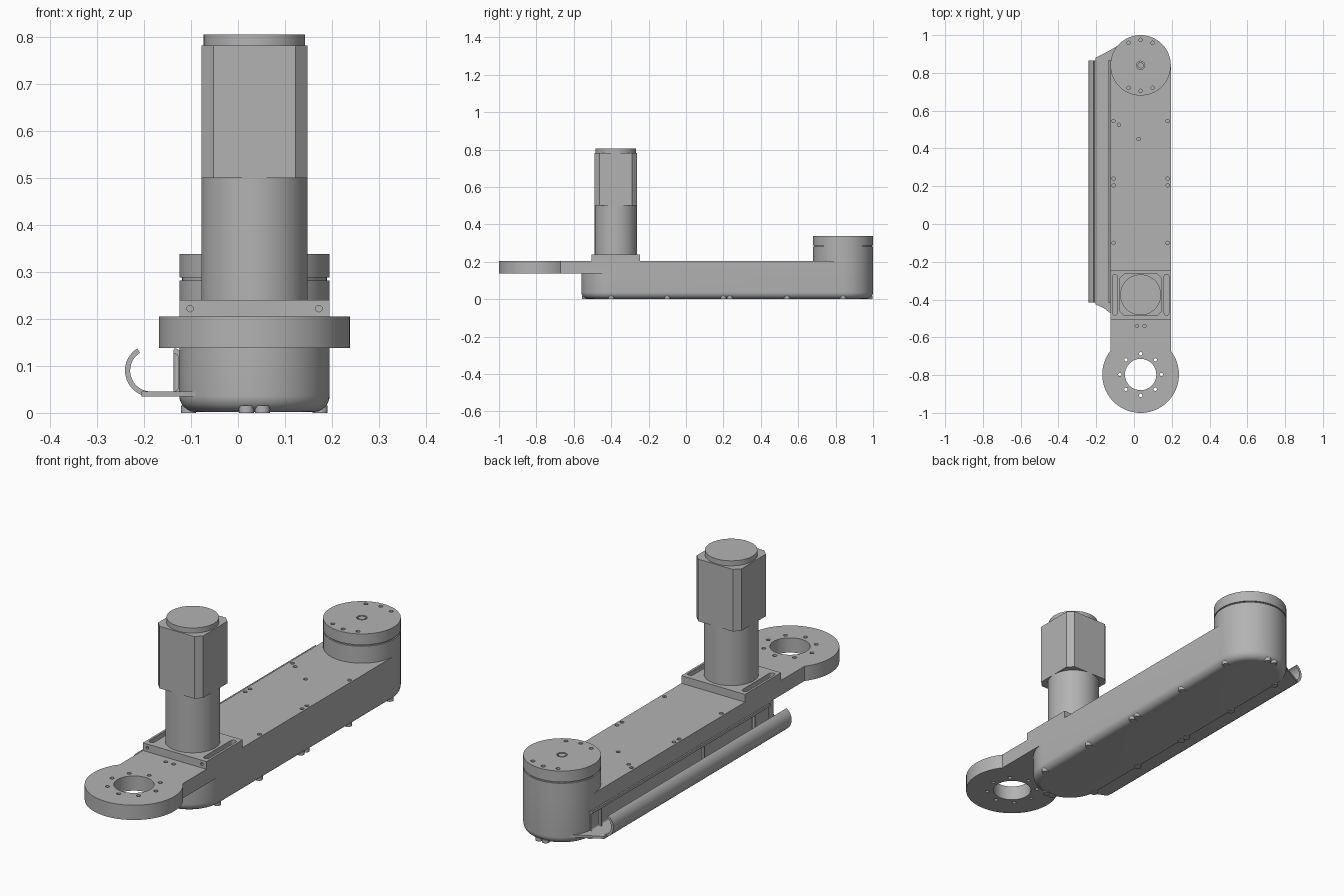
import bpy, bmesh, math
from math import sin, cos, pi, radians

if "Cube" in bpy.data.objects:
    bpy.data.objects.remove(bpy.data.objects["Cube"])

grey = bpy.data.materials.new("machined grey")
grey.use_nodes = True
COLOUR = (0.45, 0.45, 0.45, 1)
grey.diffuse_color = COLOUR
grey.node_tree.nodes["Principled BSDF"].inputs["Base Color"].default_value = COLOUR

CX = 0.035                      # centre line of the arm
BACK, FRONT, MOTOR, RING = 0.84, -0.40, -0.375, -0.797
HALF = 0.16


def finish(bm, name):
    bmesh.ops.recalc_face_normals(bm, faces=bm.faces)
    mesh = bpy.data.meshes.new(name)
    bm.to_mesh(mesh)
    bm.free()
    obj = bpy.data.objects.new(name, mesh)
    mesh.materials.append(grey)
    bpy.context.collection.objects.link(obj)
    return obj


def add_loft(bm, rings):
    loops = [[bm.verts.new(p) for p in ring] for ring in rings]
    n = len(loops[0])
    for a, b in zip(loops, loops[1:]):
        for i in range(n):
            j = (i + 1) % n
            bm.faces.new((a[i], a[j], b[j], b[i]))
    bm.faces.new(loops[0][::-1])
    bm.faces.new(loops[-1])


def arc(x, y, r, start, end, n):
    return [(x + r * cos(radians(start + (end - start) * i / n)),
             y + r * sin(radians(start + (end - start) * i / n))) for i in range(n + 1)]


def circle(x, y, r, n=64):
    return arc(x, y, r, 0, 360, n)[:-1]


def stadium(x, y0, y1, r, n=32):
    return arc(x, y1, r, 0, 180, n) + arc(x, y0, r, 180, 360, n)


def raise_up(outline, z):
    return [(x, y, z) for x, y in outline]


def add_prism(bm, outline, z0, z1):
    add_loft(bm, [raise_up(outline, z0), raise_up(outline, z1)])


def prism(name, outline, z0, z1):
    bm = bmesh.new()
    add_prism(bm, outline, z0, z1)
    return finish(bm, name)


def prisms(name, outlines, z0, z1):
    bm = bmesh.new()
    for outline in outlines:
        add_prism(bm, outline, z0, z1)
    return finish(bm, name)


def boolean(obj, tool, operation="DIFFERENCE"):
    mod = obj.modifiers.new("cut", "BOOLEAN")
    mod.operation, mod.object, mod.solver = operation, tool, "EXACT"
    bpy.context.view_layer.objects.active = obj
    bpy.ops.object.modifier_apply(modifier=mod.name)
    bpy.data.objects.remove(tool)


def rect(x0, x1, y0, y1, c=0):
    if not c:
        return [(x0, y0), (x1, y0), (x1, y1), (x0, y1)]
    return [(x0 + c, y0), (x1 - c, y0), (x1, y0 + c), (x1, y1 - c),
            (x1 - c, y1), (x0 + c, y1), (x0, y1 - c), (x0, y0 + c)]


# Long housing with a rounded lower edge
EDGE, TOP = 0.035, 0.205
levels = [(EDGE * (1 - cos(t * pi / 16)), HALF - EDGE + EDGE * sin(t * pi / 16)) for t in range(9)]
bm = bmesh.new()
add_loft(bm, [raise_up(stadium(CX, FRONT, BACK, r), z + 0.002) for z, r in levels]
         + [raise_up(stadium(CX, FRONT, BACK, HALF), TOP)])
housing = finish(bm, "housing")

# Mounting flange reaching forward, with its bore
R = 0.203
a = math.degrees(math.acos(HALF / R))
flange = arc(CX, RING, R, 180 - a, 360 + a, 56) + [(CX + HALF, FRONT), (CX - HALF, FRONT)]
boolean(housing, prism("flange", flange, 0.138, TOP), "UNION")
through = [circle(CX, RING, 0.083)]
through += [circle(x, y, 0.009, 12) for x, y in circle(CX, RING, 0.11, 8)]
boolean(housing, prisms("flange_holes", through, 0.1, 0.25))

# Small threaded holes in the upper face
spots = [(CX + s * 0.143, y) for s in (-1, 1) for y in (0.545, 0.24, 0.205, -0.1)]
spots += [(-0.08, 0.525), (0.025, 0.45), (0.015, -0.54), (0.055, -0.54)]
boolean(housing, prisms("upper_holes", [circle(x, y, 0.009, 12) for x, y in spots], 0.18, 0.25))

# Screw heads along the lower edge
heads = [(CX + s * 0.14, y) for s in (-1, 1) for y in (-0.4, -0.1, 0.2, 0.235, 0.54, 0.84)]
heads += [(CX + s, y) for s in (-0.017, 0.017) for y in (FRONT - 0.14, BACK + 0.14)]
prisms("lower_screws", [circle(x, y, 0.016, 20) for x, y in heads], 0, 0.016)

# Output drum: neck, groove and cover
prism("drum", circle(CX, BACK, HALF), TOP, 0.282)
prism("drum_groove", circle(CX, BACK, HALF - 0.006), 0.282, 0.288)
cover = prism("drum_cover", circle(CX, BACK, HALF), 0.288, 0.338)
marks = [circle(CX + 0.135 * cos(radians(t)), BACK + 0.135 * sin(radians(t)), 0.009, 12)
         for t in (62, 90, 118, 242, 270, 298)]
boolean(cover, prisms("cover_holes", marks + [circle(CX, BACK, 0.022, 24)], 0.32, 0.36))
prism("drum_centre_pin", circle(CX, BACK, 0.016, 24), 0.31, 0.337)

# Motor base plate with slots and front screw holes
plate = prism("motor_plate", rect(CX - HALF, CX + HALF, MOTOR - 0.13, MOTOR + 0.13), TOP, 0.24)
slots = [stadium(CX + s * 0.137, MOTOR - 0.095, MOTOR + 0.095, 0.013, 10) for s in (-1, 1)]
boolean(plate, prisms("plate_slots", slots, 0.215, 0.26))
bm = bmesh.new()
for s in (-1, 1):
    hole = circle(CX + s * 0.137, 0.222, 0.007, 12)
    add_loft(bm, [[(x, y, z) for x, z in hole] for y in (MOTOR - 0.15, MOTOR - 0.118)])
boolean(plate, finish(bm, "plate_front_holes"))

# Motor: round gearbox, chamfered square casing, round cap
M = 0.113
prism("gearbox", circle(CX, MOTOR, M), 0.24, 0.5)
prism("motor_casing", rect(CX - M, CX + M, MOTOR - M, MOTOR + M, 0.026), 0.5, 0.782)
prism("motor_cap", circle(CX, MOTOR, 0.108), 0.782, 0.805)

# Cable trough: hooked strip along the side, given thickness about its centre line
path = arc(-0.185, 0.09, 0.05, 122, 270, 24) + arc(-0.137, 0.055, 0.015, 270, 360, 8)
path += arc(-0.137, 0.117, 0.015, 0, 90, 8)
T = 0.0055
outer, inner = [], []
for i, (x, z) in enumerate(path):
    p, q = path[max(i - 1, 0)], path[min(i + 1, len(path) - 1)]
    dx, dz = q[0] - p[0], q[1] - p[1]
    d = math.hypot(dx, dz)
    nx, nz = -dz / d * T, dx / d * T
    outer.append((x + nx, z + nz))
    inner.append((x - nx, z - nz))
section = outer + inner[::-1]
bm = bmesh.new()
add_loft(bm, [[(x, y, z) for x, z in section] for y in (-0.415, 0.865)])
finish(bm, "cable_trough")

# Floor of the trough, blending into the housing at both ends
floor = [(-0.05, -0.53), (-0.115, -0.48), (-0.16, -0.445), (-0.205, -0.425),
         (-0.205, 0.88), (-0.155, 0.905), (-0.1, 0.935), (-0.04, 0.98), (0, 0.98), (0, -0.53)]
prism("trough_floor", floor, 0.0345, 0.0455)
prisms("trough_posts", [circle(-0.129, y, 0.008, 12) for y in (-0.3, 0.06, 0.8)], 0.04, 0.13)

# Crisp edges with smooth round sides
for obj in bpy.context.scene.objects:
    obj.select_set(obj.type == "MESH")
bpy.context.view_layer.objects.active = housing
bpy.ops.object.shade_smooth_by_angle(angle=radians(30))
